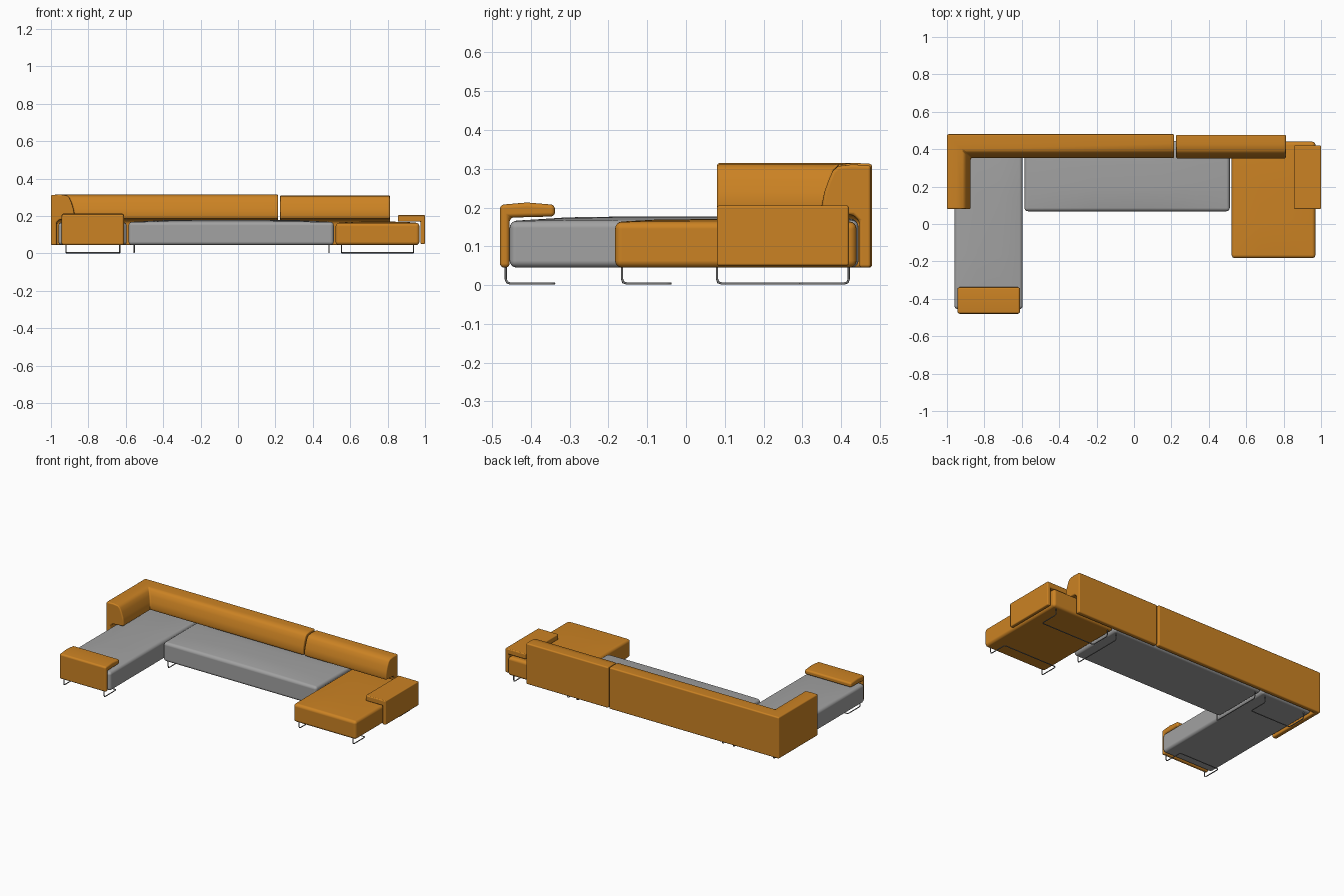
import bpy, bmesh
from mathutils import Vector

if "Cube" in bpy.data.objects:
    bpy.data.objects.remove(bpy.data.objects["Cube"])


def material(name, rgb):
    m = bpy.data.materials.new(name)
    m.use_nodes = True
    m.diffuse_color = (*rgb, 1)
    bsdf = next(n for n in m.node_tree.nodes if n.type == 'BSDF_PRINCIPLED')
    bsdf.inputs["Base Color"].default_value = (*rgb, 1)
    bsdf.inputs["Roughness"].default_value = 0.8
    return m


ORANGE = material("orange fabric", (0.60, 0.225, 0.017))
GREY = material("grey fabric", (0.36, 0.36, 0.36))
METAL = material("dark metal", (0.2, 0.2, 0.2))


def finish(bm, name, mat, radius):
    """Turn a bmesh into a softly bevelled, smooth shaded object."""
    bmesh.ops.recalc_face_normals(bm, faces=bm.faces)
    me = bpy.data.meshes.new(name)
    bm.to_mesh(me)
    bm.free()
    me.materials.append(mat)
    for p in me.polygons:
        p.use_smooth = True
    ob = bpy.data.objects.new(name, me)
    bpy.context.collection.objects.link(ob)
    bev = ob.modifiers.new("soft edges", 'BEVEL')
    bev.width = radius
    bev.segments = 4
    bev.limit_method = 'ANGLE'
    bev.angle_limit = 0.7
    bev.harden_normals = True
    return ob


def cushion(name, mat, x0, x1, y0, y1, z0, z1, crown, radius=0.018):
    """Box cushion with a gently domed top."""
    bm = bmesh.new()
    bmesh.ops.create_cube(bm, size=2)
    bmesh.ops.subdivide_edges(bm, edges=bm.edges[:], cuts=5, use_grid_fill=True)
    for v in bm.verts:
        u, w, h = v.co
        dome = crown * (1 - u ** 4) * (1 - w ** 4) if h > 0.99 else 0
        v.co = ((x0 + x1) / 2 + u * (x1 - x0) / 2,
                (y0 + y1) / 2 + w * (y1 - y0) / 2,
                (z0 + z1) / 2 + h * (z1 - z0) / 2 + dome)
    return finish(bm, name, mat, radius)


def sweep(name, mat, profile, path, radius):
    """Sweep a (depth, height) profile; path holds (x, y, inward x, inward y)."""
    bm = bmesh.new()
    rings = [[bm.verts.new((x + ix * d, y + iy * d, z)) for d, z in profile]
             for x, y, ix, iy in path]
    n = len(profile)
    for a, b in zip(rings, rings[1:]):
        for i in range(n):
            j = (i + 1) % n
            bm.faces.new((a[i], a[j], b[j], b[i]))
    bm.faces.new(rings[0])
    bm.faces.new(rings[-1])
    return finish(bm, name, mat, radius)


def wire(name, points, bend=0.012):
    """Thin metal rod with rounded bends."""
    pts = [Vector(p) for p in points]
    out = [pts[0]]
    for a, b, c in zip(pts, pts[1:], pts[2:]):
        p, q = b + (a - b).normalized() * bend, b + (c - b).normalized() * bend
        out += [p, (p + q) / 4 + b / 2, q]
    out.append(pts[-1])
    cu = bpy.data.curves.new(name, 'CURVE')
    cu.dimensions = '3D'
    cu.bevel_depth = 0.003
    cu.bevel_resolution = 2
    cu.use_fill_caps = True
    sp = cu.splines.new('POLY')
    sp.points.add(len(out) - 1)
    for s, p in zip(sp.points, out):
        s.co = (*p, 1)
    cu.materials.append(METAL)
    ob = bpy.data.objects.new(name, cu)
    bpy.context.collection.objects.link(ob)


BASE, FLOOR, TOP = 0.045, 0.004, 0.06

# Seats
cushion("chaise_seat", GREY, -0.96, -0.595, -0.455, 0.445, BASE, 0.165, 0.012)
cushion("middle_seat", GREY, -0.585, 0.512, 0.068, 0.445, BASE, 0.168, 0.012)
cushion("side_seat", ORANGE, 0.522, 0.97, -0.183, 0.44, BASE, 0.163, 0.007)

# Backrests: thin outer panel with an overhanging padded roll
back = [(0, BASE), (0, 0.313), (0.05, 0.315), (0.085, 0.311), (0.099, 0.298),
        (0.11, 0.272), (0.12, 0.24), (0.127, 0.205), (0.122, 0.186),
        (0.045, 0.18), (0.03, 0.165), (0.03, BASE)]
sweep("corner_backrest", ORANGE, back,
      [(-1, 0.08, 1, 0), (-1, 0.48, 1, -1), (0.215, 0.48, 0, -1)], 0.008)
sweep("side_backrest", ORANGE, [(d, z - 0.004 * (z > 0.25)) for d, z in back],
      [(0.225, 0.477, 0, -1), (0.812, 0.477, 0, -1)], 0.008)

# Hook shaped armrests
sweep("side_armrest", ORANGE,
      [(0, 0.05), (0, 0.205), (0.145, 0.205), (0.145, 0.17), (0.024, 0.17), (0.024, 0.05)],
      [(1, 0.08, -1, 0), (1, 0.42, -1, 0)], 0.006)
sweep("front_armrest", ORANGE,
      [(0, BASE), (0, 0.207), (0.07, 0.213), (0.142, 0.207), (0.142, 0.177),
       (0.025, 0.174), (0.025, BASE)],
      [(-0.943, -0.48, 0, 1), (-0.61, -0.48, 0, 1)], 0.011)


# Sled legs: floor loops under the end units, runners under the middle seat
def floor_loop(name, x0, x1, edge, inner):
    wire(name, [(x0, edge, TOP), (x0, edge, FLOOR), (x0, inner, FLOOR),
                (x1, inner, FLOOR), (x1, edge, FLOOR), (x1, edge, TOP)])


for unit, x0, x1, front in (("chaise", -0.92, -0.632, -0.465), ("side", 0.553, 0.938, -0.165)):
    floor_loop(unit + "_front_leg", x0, x1, front, front + 0.125)
    floor_loop(unit + "_rear_leg", x0, x1, 0.42, 0.295)
for side, x in (("right", -0.555), ("left", 0.487)):
    wire("middle_leg_" + side, [(x, 0.08, TOP), (x, 0.08, FLOOR),
                                (x, 0.42, FLOOR), (x, 0.42, TOP)])
